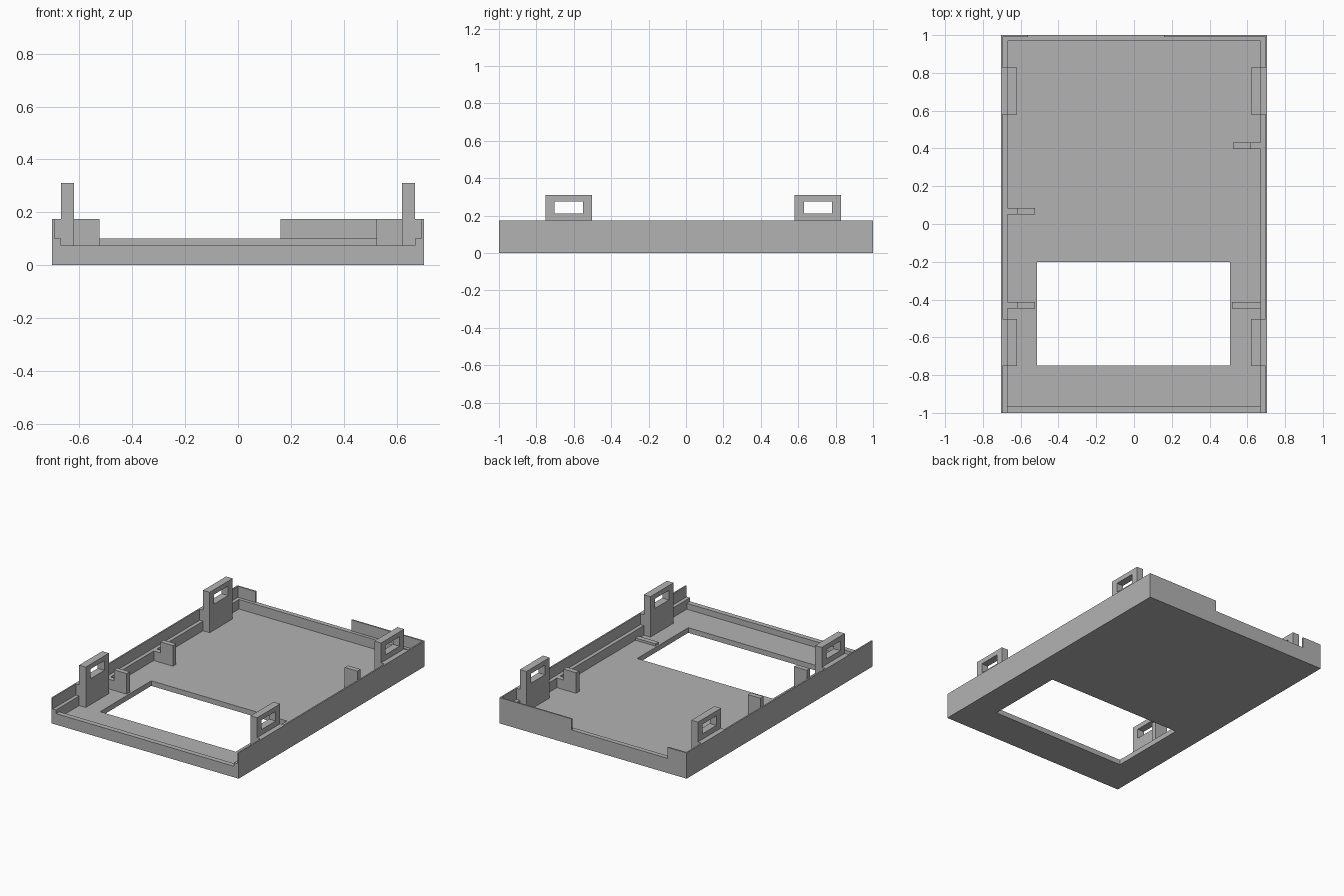
import bpy
import bmesh

cube = bpy.data.objects.get("Cube")
if cube:
    bpy.data.objects.remove(cube, do_unlink=True)

GREY = (0.45, 0.45, 0.45, 1)
mat = bpy.data.materials.new("plain grey")
mat.use_nodes = True
mat.diffuse_color = GREY
mat.node_tree.nodes["Principled BSDF"].inputs["Base Color"].default_value = GREY


def box(name, x, y, z):
    """Axis-aligned box from (low, high) pairs."""
    bm = bmesh.new()
    bmesh.ops.create_cube(bm, size=1)
    for v in bm.verts:
        v.co = [r[0] if c < 0 else r[1] for c, r in zip(v.co, (x, y, z))]
    bmesh.ops.recalc_face_normals(bm, faces=bm.faces)
    mesh = bpy.data.meshes.new(name)
    bm.to_mesh(mesh)
    bm.free()
    mesh.materials.append(mat)
    ob = bpy.data.objects.new(name, mesh)
    bpy.context.collection.objects.link(ob)
    return ob


def combine(ob, other, operation="DIFFERENCE"):
    """Apply a boolean and drop the helper object."""
    other.hide_render = True
    mod = ob.modifiers.new("combine", "BOOLEAN")
    mod.object = other
    mod.operation = operation
    mod.solver = "EXACT"
    bpy.context.view_layer.objects.active = ob
    bpy.ops.object.modifier_apply(modifier=mod.name)
    bpy.data.objects.remove(other, do_unlink=True)


W, L = 0.705, 1.0            # outer half width and half length
IN, LIP = 0.67, 0.695        # inner wall face, thin lip face
FLOOR, LEDGE, TOP = 0.035, 0.1, 0.175
CLIP_IN = 0.62
ABOVE = 0.5

# Tray: shell with a ledge, thin upper lip, low front, notched back and window
tray = box("tray", (-W, W), (-L, L), (0, TOP))
cuts = [
    ((-IN, IN), (-0.965, 0.968), (FLOOR, ABOVE)),        # cavity
    ((-LIP, LIP), (-1.2, 0.99), (LEDGE, ABOVE)),         # ledge
    ((-IN, IN), (-1.2, -0.9), (0.075, ABOVE)),           # low front wall
    ((-0.56, 0.16), (0.9, 1.2), (LEDGE, ABOVE)),         # back notch
    ((-0.513, 0.508), (-0.75, -0.2), (-0.2, ABOVE)),     # window
]
for cut in cuts:
    combine(tray, box("cutter", *cut))


def side_range(side, a, b):
    return tuple(sorted((side * a, side * b)))


# Snap clips: upright plates with a slot, and a shoulder filling the ledge
for side, side_name in ((-1, "right"), (1, "left")):
    for y, end in ((-0.627, "front"), (0.705, "back")):
        span = (y - 0.124, y + 0.124)
        clip = box(f"{side_name}_{end}_clip", side_range(side, CLIP_IN, IN),
                   span, (FLOOR, 0.31))
        combine(clip, box("cutter", side_range(side, 0.5, 0.8),
                          (y - 0.075, y + 0.075), (0.212, 0.277)))
        box(f"{side_name}_{end}_clip_shoulder", side_range(side, IN, LIP),
            span, (LEDGE, TOP))

# Support ribs: tall inner post joined to the wall by a lower web
for side, y, name in ((-1, 0.068, "right_middle"), (-1, -0.43, "right_front"),
                      (1, 0.415, "left_back")):
    span = (y - 0.017, y + 0.017)
    rib = box(f"{name}_rib", side_range(side, 0.525, CLIP_IN), span, (FLOOR, TOP))
    box(f"{name}_rib_web", side_range(side, CLIP_IN, IN), span, (FLOOR, LEDGE))

# Low rib beside the window
box("left_front_low_rib", (0.52, IN), (-0.447, -0.413), (FLOOR, 0.05))
